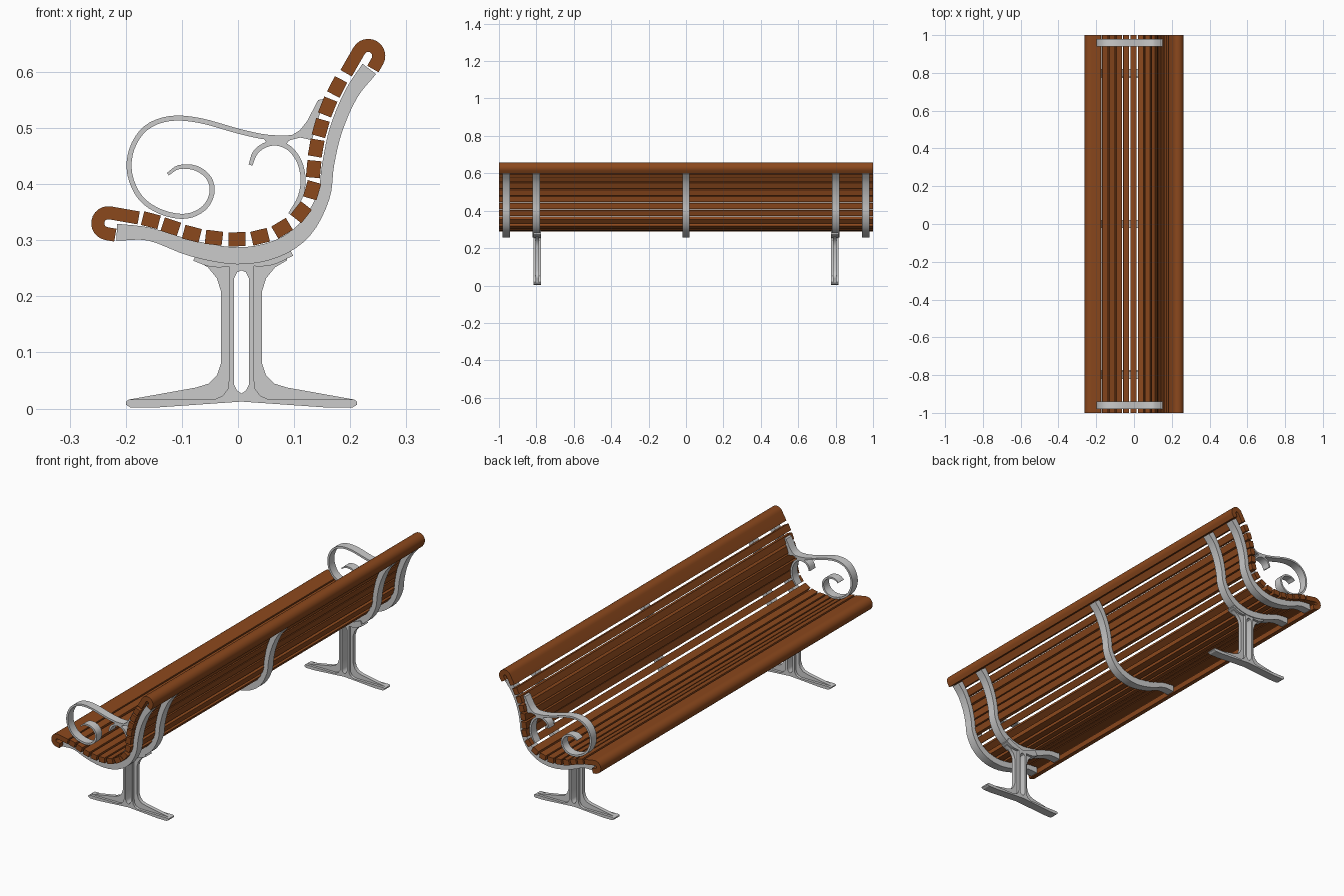
import bpy, bmesh, math
from mathutils import Vector

if "Cube" in bpy.data.objects:
    bpy.data.objects.remove(bpy.data.objects["Cube"])

# Side-profile drawing units -> model units (origin at 238, 409; z up)
S = 1 / 560
def to_xz(p):
    return ((p[0] - 238) * S, (409 - p[1]) * S)

wood = bpy.data.materials.new("brown_wood")
wood.diffuse_color = (0.26, 0.065, 0.012, 1)
wood.use_nodes = True
wood.node_tree.nodes["Principled BSDF"].inputs["Base Color"].default_value = wood.diffuse_color

def prism(name, loop, y, width, mat=None):
    """Extrude a closed side profile along y, centred on y."""
    bm = bmesh.new()
    rows = []
    for yy in (y - width / 2, y + width / 2):
        row = []
        for p in loop:
            x, z = to_xz(p)
            row.append(bm.verts.new((x, yy, z)))
        rows.append(row)
    a, b = rows
    n = len(a)
    for i in range(n):
        j = (i + 1) % n
        bm.faces.new((a[i], a[j], b[j], b[i]))
    caps = [bm.faces.new(a), bm.faces.new(b[::-1])]
    bmesh.ops.recalc_face_normals(bm, faces=bm.faces)
    bmesh.ops.triangulate(bm, faces=caps)
    me = bpy.data.meshes.new(name)
    bm.to_mesh(me)
    bm.free()
    ob = bpy.data.objects.new(name, me)
    bpy.context.collection.objects.link(ob)
    if mat:
        me.materials.append(mat)
    bpy.ops.object.select_all(action='DESELECT')
    bpy.context.view_layer.objects.active = ob
    ob.select_set(True)
    bpy.ops.object.shade_smooth_by_angle(angle=math.radians(30))
    return ob

def smooth(pts, steps=4):
    """Catmull-Rom through (x, z, thickness) points."""
    v = [Vector(p) for p in pts]
    v = [2 * v[0] - v[1]] + v + [2 * v[-1] - v[-2]]
    out = []
    for i in range(1, len(v) - 2):
        p0, p1, p2, p3 = v[i - 1:i + 3]
        for k in range(steps):
            t = k / steps
            out.append(0.5 * (2 * p1 + (p2 - p0) * t + (2 * p0 - 5 * p1 + 4 * p2 - p3) * t * t
                              + (3 * p1 - p0 - 3 * p2 + p3) * t ** 3))
    return out + [v[-2]]

def band(path):
    """Outline of a strip following a path of (x, z, thickness)."""
    left, right = [], []
    for i, p in enumerate(path):
        d = (Vector(path[min(i + 1, len(path) - 1)]) - Vector(path[max(i - 1, 0)])).to_2d().normalized()
        n = Vector((-d.y, d.x)) * p[2] / 2
        c = Vector(p[:2])
        left.append(c + n)
        right.append(c - n)
    return left + right[::-1]

# Rolled end slats: straight lip, half turn, short return
def rolled_edge(name, centre, start, turn, lead, tail):
    c = Vector(centre)
    at = lambda a: c + 10.5 * Vector((math.cos(math.radians(a)), -math.sin(math.radians(a))))
    arc = [at(start + turn * 180 * k / 12) for k in range(13)]
    a = math.radians(start)
    ahead = Vector((-math.sin(a), -math.cos(a))) * turn
    pts = [arc[0] - ahead * lead] + arc + [arc[-1] - ahead * tail]
    prism(name, band([(p.x, p.y, 13) for p in pts]), 0, 2, wood)

rolled_edge("seat_front_roll", (108.5, 224), 80, 1, 29, 9)
rolled_edge("back_top_roll", (368, 57), 150, -1, 26, 9)

# Straight slats, turned along the seat curve
centres = [(130, 217), (151, 221), (171, 227.5), (192, 234.5), (214, 238.5), (237, 240), (260, 237.5),
           (282, 229), (301, 213), (312, 191), (313.5, 170), (316, 149), (320.5, 129), (327.5, 108),
           (337, 88), (347, 70)]
for i in range(1, len(centres) - 1):
    c = Vector(centres[i])
    d = (Vector(centres[i + 1]) - Vector(centres[i - 1])).normalized()
    n = Vector((-d.y, d.x))
    prism(f"slat_{i}", [c + d * 8.5 * u + n * 7 * w for u, w in ((-1, -1), (1, -1), (1, 1), (-1, 1))],
          0, 2, wood)

# Curved rails under the slats
rail = smooth([(117, 233, 17), (150, 235, 13), (192, 249, 16), (237, 256.5, 17), (275, 250, 17),
               (304, 231, 16), (323, 198, 13), (328, 165, 12), (336, 130, 13), (351, 95, 14),
               (369, 70, 17)])
for i, y in enumerate((-0.96, -0.8, 0, 0.8, 0.96)):
    prism(f"rail_{i + 1}", band(rail), y, 0.04)

# Legs: wide inner flange with slot, thin outer web, saddle under the rail
slot = [(241.5, 271), (237, 273), (234, 279), (234, 385), (237, 391), (241.5, 394)]
base = [(241.5, 402), (155, 408), (131, 408), (126, 405)]
flange = [(126, 402), (129, 400), (214, 400), (223, 396), (228, 389), (229, 380), (229, 264), (241.5, 264)]
web = [(126, 402), (129, 400), (196, 388), (209, 384), (217, 376), (221, 364), (221, 292), (217, 279),
       (208, 268), (196, 261), (198, 250), (241.5, 262)]
saddle = smooth([(196, 254.5, 15), (215, 261, 14), (241, 264, 5), (268, 259.5, 14), (290, 250, 14)])
for side, y in (("left", -0.795), ("right", 0.795)):
    for part, outer, w in (("flange", flange, 0.042), ("web", web, 0.018)):
        half = outer + slot + base
        prism(f"{side}_leg_{part}_front", half, y, w)
        prism(f"{side}_leg_{part}_rear", [(483 - px, py) for px, py in half], y, w)
    prism(f"{side}_leg_saddle", band(saddle), y, 0.042)

# Scrolled armrests
big_scroll = smooth([(168, 175, 3), (179, 168, 4), (196, 169, 5), (209, 179, 5), (212, 194, 5),
                     (204, 209, 5), (186, 217, 5), (162, 213, 5), (141, 199, 5), (130, 175, 5),
                     (132, 150, 5), (146, 129, 5), (170, 119.5, 5), (200, 121.5, 5), (238, 132, 5),
                     (266, 138, 5), (290, 139, 5)])
small_scroll = smooth([(250.5, 166, 4), (255, 154, 5), (264, 146.5, 5), (276, 144, 5), (289, 149, 5),
                       (299, 162, 5), (303, 180, 5), (300, 198, 5), (290, 215, 4)])
back_plate = [(282, 136.5), (292, 136), (300, 131), (307, 122), (318, 101), (323, 100), (323, 106),
              (316, 125), (312, 141), (300, 138.5), (288, 141.5)]
joint = [(262, 138), (290, 139), (286, 146), (276, 143), (268, 145)]
for side, y in (("left", -0.96), ("right", 0.96)):
    prism(f"{side}_arm_scroll", band(big_scroll), y, 0.04)
    prism(f"{side}_arm_brace_scroll", band(small_scroll), y, 0.04)
    prism(f"{side}_arm_back_plate", back_plate, y, 0.04)
    prism(f"{side}_arm_joint", joint, y, 0.04)
